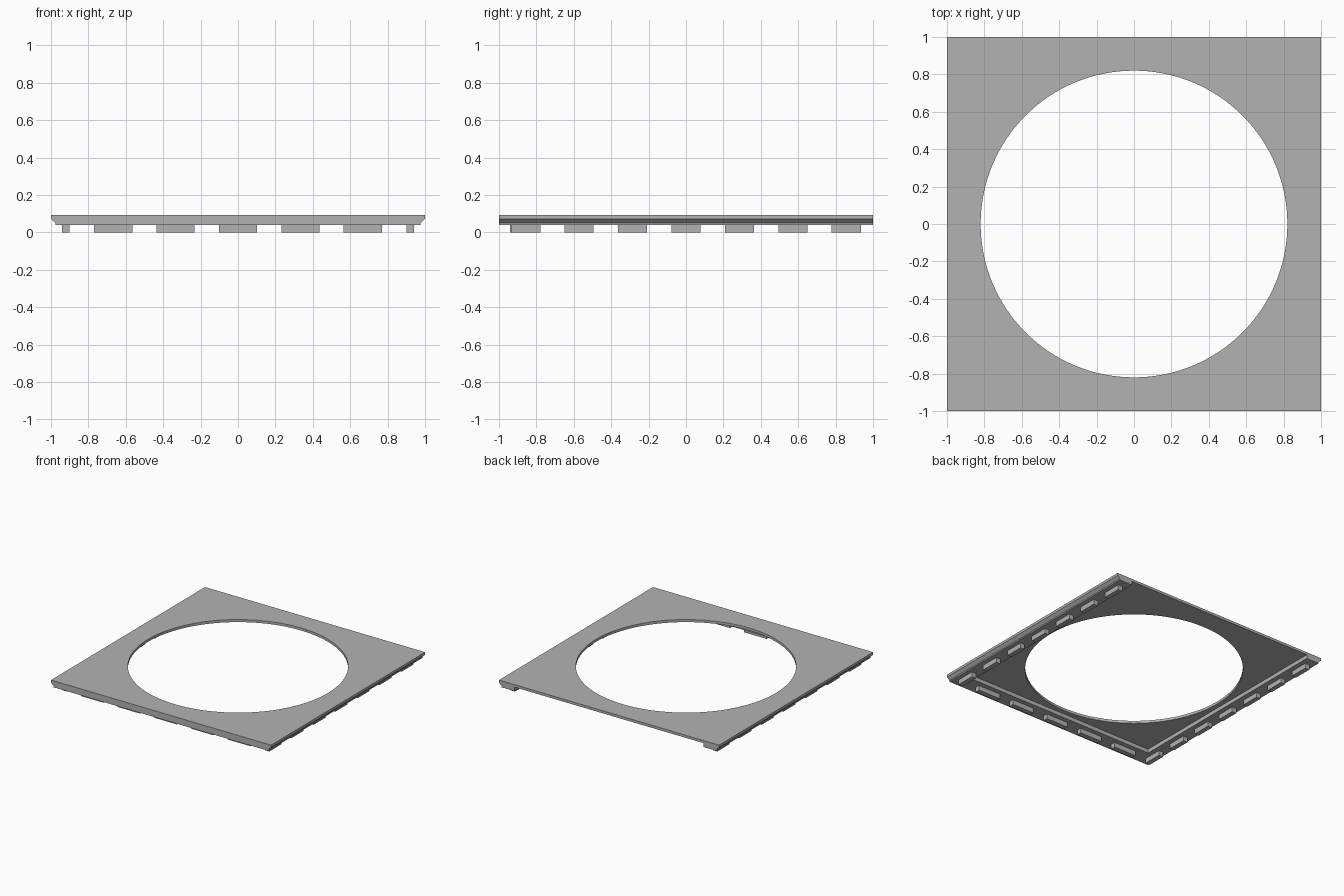
import bpy, bmesh, math

if "Cube" in bpy.data.objects:
    bpy.data.objects.remove(bpy.data.objects["Cube"], do_unlink=True)

TOP, UNDER, RAIL, INNER, PEG = 0.093, 0.072, 0.04, 0.86, 0.92

grey = bpy.data.materials.new("plain grey")
grey.use_nodes = True
grey.diffuse_color = (0.45, 0.45, 0.45, 1)
grey.node_tree.nodes["Principled BSDF"].inputs["Base Color"].default_value = (0.45, 0.45, 0.45, 1)


def finish(name, bm):
    bmesh.ops.recalc_face_normals(bm, faces=bm.faces)
    mesh = bpy.data.meshes.new(name)
    bm.to_mesh(mesh)
    bm.free()
    mesh.materials.append(grey)
    obj = bpy.data.objects.new(name, mesh)
    bpy.context.collection.objects.link(obj)
    return obj


def extrude(name, points, offset):
    """Extrude a closed outline along an offset."""
    bm = bmesh.new()
    face = bm.faces.new([bm.verts.new(p) for p in points])
    new = bmesh.ops.extrude_face_region(bm, geom=[face])["geom"]
    bmesh.ops.translate(bm, vec=offset, verts=[v for v in new if isinstance(v, bmesh.types.BMVert)])
    return finish(name, bm)


def box(name, x0, x1, y0, y1, z0, z1):
    return extrude(name, [(x0, y0, z0), (x1, y0, z0), (x1, y1, z0), (x0, y1, z0)], (0, 0, z1 - z0))


# Thin square plate with a large round opening
plate = box("top_plate", -1, 1, -1, 1, UNDER, TOP)
ring = [(0.82 * math.cos(math.tau * i / 128), 0.82 * math.sin(math.tau * i / 128), 0) for i in range(128)]
cutter = extrude("opening_cutter", ring, (0, 0, 0.2))
cutter.hide_render = True
cutter.hide_set(True)
cut = plate.modifiers.new("round opening", "BOOLEAN")
cut.operation = "DIFFERENCE"
cut.solver = "EXACT"
cut.object = cutter
bpy.context.view_layer.update()
# Bake the opening and drop the helper
baked = bpy.data.meshes.new_from_object(plate.evaluated_get(bpy.context.evaluated_depsgraph_get()))
plate.modifiers.clear()
plate.data = baked
bpy.data.objects.remove(cutter, do_unlink=True)
bpy.context.view_layer.objects.active = plate
plate.select_set(True)
bpy.ops.object.shade_smooth_by_angle(angle=math.radians(30))

# Side rails with a chamfered outer edge, and their pegs
profile = [(INNER, UNDER), (1, UNDER), (0.977, 0.05), (0.977, RAIL), (INNER, RAIL)]
for side, sign in (("left", 1), ("right", -1)):
    extrude(f"{side}_rail", [(sign * x, -1, z) for x, z in profile], (0, 2, 0))
    for i in range(7):
        y = (i - 3) * 2 / 7
        box(f"{side}_peg_{i + 1}", sign * PEG - 0.02, sign * PEG + 0.02, y - 0.078, y + 0.078, 0, RAIL)

# Front rail with its pegs; the back stays open
box("front_rail", -INNER, INNER, -1, -INNER, RAIL, UNDER)
for i in range(5):
    x = (i - 2) / 3
    box(f"front_peg_{i + 1}", x - 0.102, x + 0.102, -PEG - 0.02, -PEG + 0.02, 0, RAIL)
